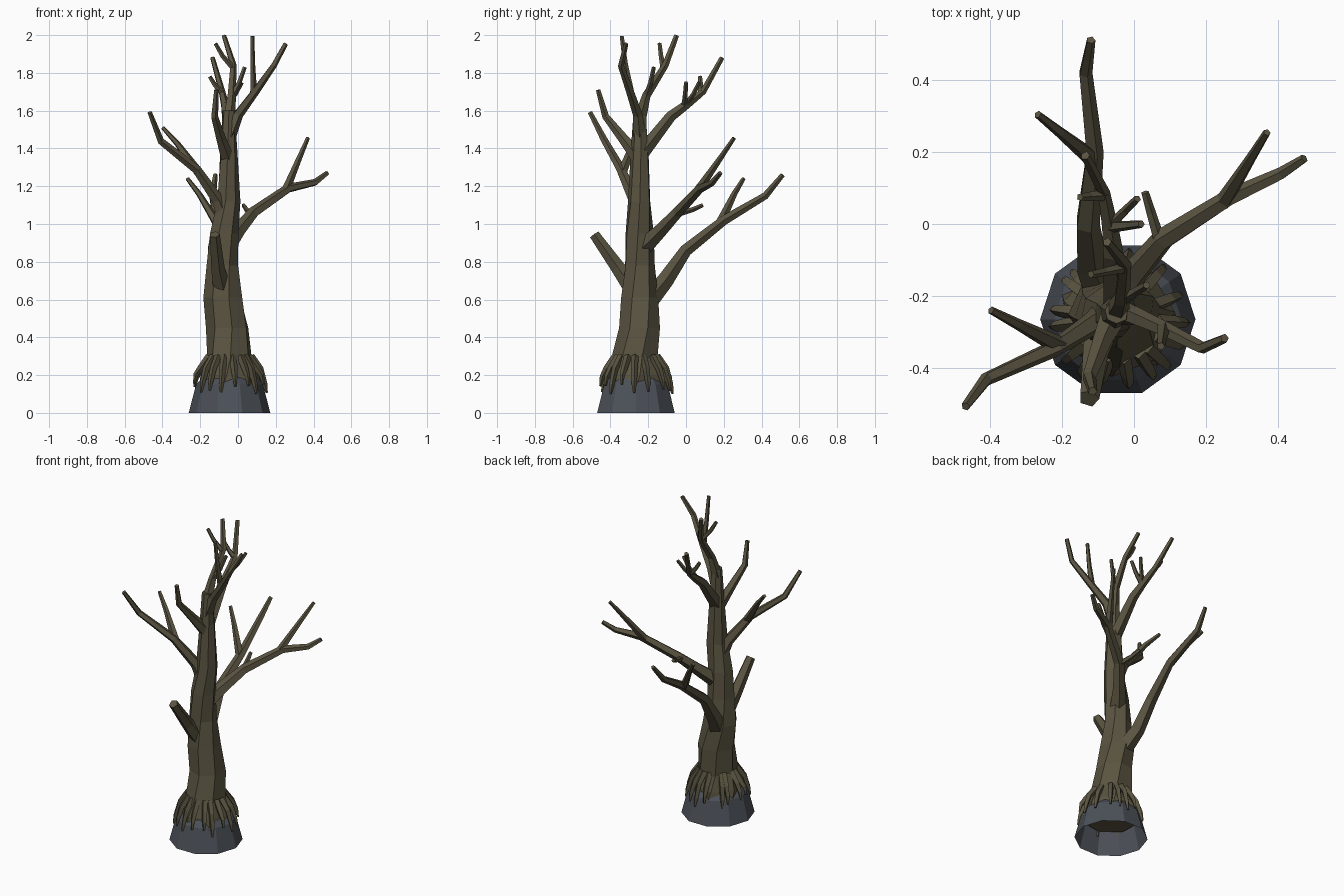
import bpy, bmesh, math, random
from mathutils import Vector

if "Cube" in bpy.data.objects:
    bpy.data.objects.remove(bpy.data.objects["Cube"])

random.seed(4)


def material(name, rgb):
    m = bpy.data.materials.new(name)
    m.diffuse_color = (*rgb, 1)
    m.use_nodes = True
    m.node_tree.nodes["Principled BSDF"].inputs["Base Color"].default_value = m.diffuse_color
    return m


BARK = material("dark_bark", (0.102, 0.088, 0.052))
STONE = material("slate_grey", (0.072, 0.082, 0.098))


def tube(name, pts, radii, sides, mat, jitter=0.0, twist=0.0, caps=True, upright=False):
    """Low-poly tube along pts with one radius per point."""
    bm = bmesh.new()
    rings, u = [], None
    for i, p in enumerate(pts):
        d = (pts[min(i + 1, len(pts) - 1)] - pts[max(i - 1, 0)]).normalized()
        if upright:
            d = Vector((0, 0, 1))
        if u is None:
            u = Vector((1, 0, 0)) if abs(d.x) < 0.8 else Vector((0, 1, 0))
        u = (u - d * u.dot(d)).normalized()
        v = d.cross(u)
        ring = []
        for k in range(sides):
            a = math.tau * k / sides + twist * i
            r = radii[i] * (1 + random.uniform(-jitter, jitter))
            ring.append(bm.verts.new(p + (u * math.cos(a) + v * math.sin(a)) * r))
        rings.append(ring)
    for a, b in zip(rings, rings[1:]):
        for k in range(sides):
            n = (k + 1) % sides
            bm.faces.new((a[k], a[n], b[n], b[k]))
    if caps:
        bm.faces.new(rings[0][::-1])
        bm.faces.new(rings[-1])
    mesh = bpy.data.meshes.new(name)
    bm.to_mesh(mesh)
    bm.free()
    mesh.materials.append(mat)
    ob = bpy.data.objects.new(name, mesh)
    bpy.context.collection.objects.link(ob)


# Hollow faceted stone foot
FOOT = Vector((-0.045, -0.265, 0))
UP = Vector((0, 0, 1))
tube("stone_base", [FOOT, FOOT + UP * 0.15, FOOT + UP * 0.22], [0.216, 0.177, 0.115],
     10, STONE, caps=False, upright=True)

# Twisting trunk: radius and x offset at each height, y almost constant
trunk = [FOOT + UP * 0.13, FOOT + UP * 0.2, FOOT + UP * 0.29]
for x, z in ((-0.05, 0.45), (-0.078, 0.61), (-0.08, 0.78), (-0.075, 0.95),
             (-0.052, 1.12), (-0.05, 1.4), (-0.05, 1.6)):
    trunk.append(Vector((x, -0.245, z)))
tube("trunk", trunk, [0.165, 0.158, 0.128, 0.112, 0.102, 0.085, 0.075, 0.061, 0.047, 0.034],
     7, BARK, jitter=0.07, twist=0.13, upright=True)

# Roots gripping the stone
for i in range(17):
    a = math.tau * i / 17 + random.uniform(-0.12, 0.12)
    low = random.uniform(0.10, 0.16)
    out = Vector((math.cos(a), math.sin(a), 0)) * random.uniform(1, 1.08)
    pts = [FOOT + out * 0.105 + UP * 0.3, FOOT + out * 0.15 + UP * 0.235,
           FOOT + out * 0.173 + UP * (low + 0.05), FOOT + out * 0.183 + UP * low]
    tube(f"root_{i + 1}", pts, [0.02, 0.018, 0.014, 0.006], 4, BARK)


def limb(name, thick, thin, *pts):
    """Tapering limb, flared where it joins."""
    n = len(pts) - 1
    radii = [thick + (thin - thick) * (i / n) ** 0.65 for i in range(n + 1)]
    tube(name, pts, radii, 5, BARK, jitter=0.05)
    return pts


def branch(name, z, thick, *bends):
    """Limb that leaves the trunk axis at height z."""
    i = max(k for k in range(len(trunk) - 1) if trunk[k].z <= z)
    a, b = trunk[i], trunk[i + 1]
    start = a.lerp(b, (z - a.z) / (b.z - a.z))
    return limb(name, thick, 0.013, start, *map(Vector, bends))


def fork(name, parent, bend, thick, tip, lift=0.5):
    """Limb leaving a parent's bend, with one knuckle on the way to its tip."""
    start, tip = parent[bend].lerp(parent[bend - 1], 0.1), Vector(tip)
    knuckle = start.lerp(tip, 0.6)
    knuckle.z = start.z + (tip.z - start.z) * lift
    limb(name, thick, 0.011, start, knuckle, tip)


# Lower branches
limb("front_stub", 0.055, 0.029, trunk[4], Vector((-0.11, -0.36, 0.77)),
     Vector((-0.125, -0.485, 0.945)))
back = branch("lower_back_branch", 0.54, 0.062, (-0.12, -0.11, 0.7), (-0.13, 0, 0.86),
              (-0.11, 0.2, 1.02), (-0.135, 0.42, 1.15), (-0.12, 0.512, 1.26))
fork("lower_back_fork", back, 3, 0.025, (-0.268, 0.305, 1.24), 0.65)

right = branch("right_branch", 0.86, 0.054, (0, -0.14, 0.96), (0.08, -0.045, 1.06),
               (0.27, 0.075, 1.19), (0.41, 0.14, 1.22), (0.474, 0.182, 1.27))
fork("right_upper_fork", right, 3, 0.024, (0.37, 0.255, 1.455), 0.6)
fork("right_inner_twig", right, 2, 0.018, (0.03, 0.088, 1.1))

left = branch("left_branch", 1.02, 0.048, (-0.11, -0.275, 1.13), (-0.22, -0.345, 1.29),
              (-0.41, -0.43, 1.44), (-0.468, -0.508, 1.59))
fork("left_fork", left, 2, 0.026, (-0.398, -0.24, 1.51), 0.65)

# Upper branches
branch("upper_front_branch", 1.34, 0.042, (-0.09, -0.33, 1.45), (-0.125, -0.425, 1.57),
       (-0.115, -0.465, 1.71))
upper = branch("upper_back_branch", 1.36, 0.042, (-0.06, -0.08, 1.57), (-0.07, 0, 1.63),
               (-0.085, 0.09, 1.7), (-0.135, 0.19, 1.88))
fork("upper_left_twig", upper, 3, 0.017, (-0.15, 0.075, 1.78))
fork("upper_right_twig", upper, 2, 0.017, (0.02, 0, 1.75))
fork("upper_middle_twig", upper, 2, 0.015, (0.01, 0.07, 1.75))

# Crown
crown = branch("crown_right", 1.46, 0.038, (0, -0.255, 1.58), (0.09, -0.295, 1.7),
               (0.19, -0.345, 1.84), (0.252, -0.318, 1.955))
fork("crown_right_fork", crown, 2, 0.02, (0.075, -0.34, 1.995))
crown = branch("crown_back", 1.55, 0.035, (-0.035, -0.21, 1.68), (-0.025, -0.11, 1.84),
               (-0.075, -0.05, 1.997))
fork("crown_back_fork", crown, 2, 0.016, (-0.12, -0.14, 1.955))
fork("crown_twig", crown, 1, 0.017, (0.035, -0.17, 1.83))
